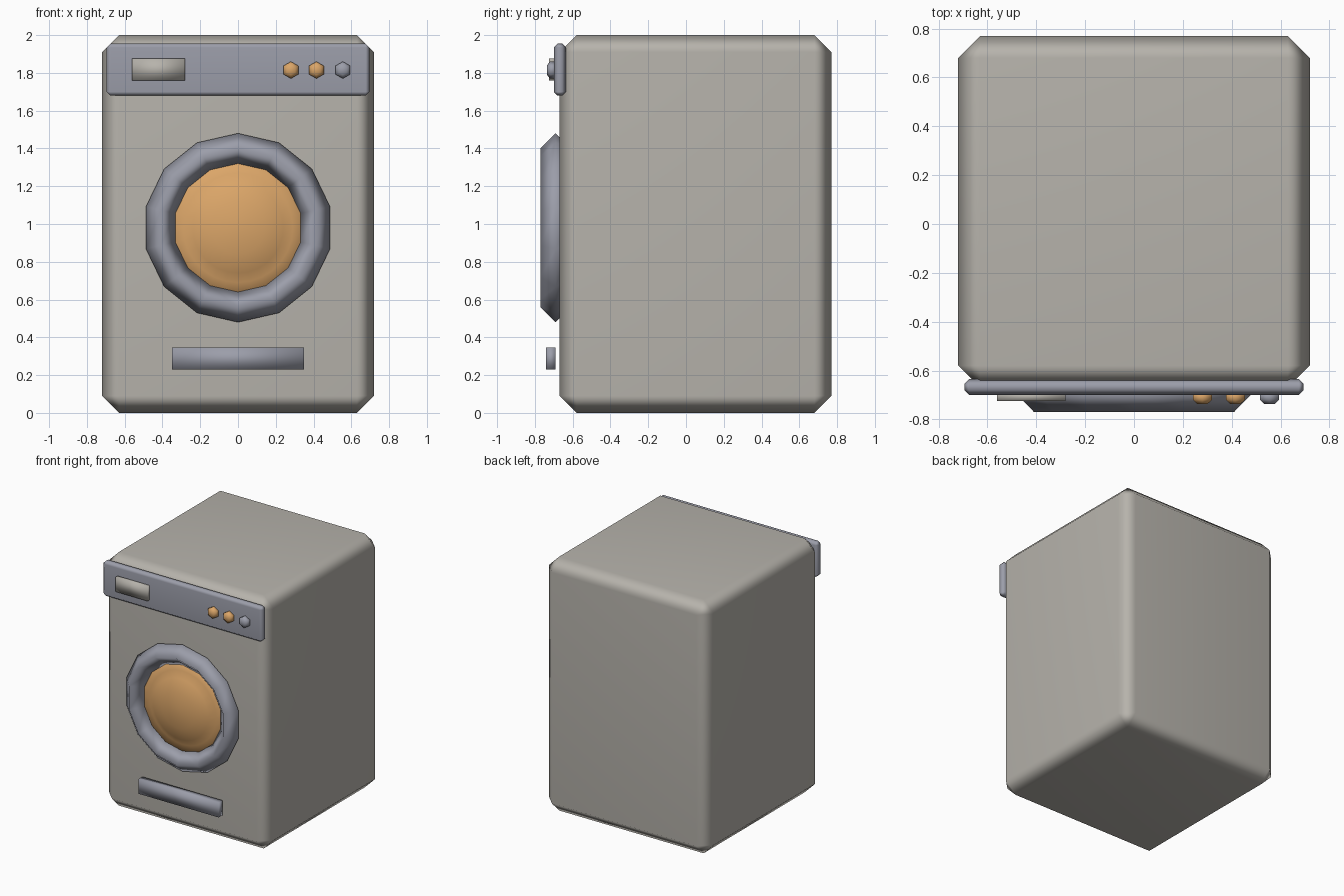
import bpy, bmesh
from math import sin, cos, tau

cube = bpy.data.objects.get("Cube")
if cube:
    bpy.data.objects.remove(cube, do_unlink=True)


def material(name, rgb):
    mat = bpy.data.materials.new(name)
    mat.use_nodes = True
    mat.diffuse_color = (*rgb, 1)
    mat.node_tree.nodes["Principled BSDF"].inputs["Base Color"].default_value = (*rgb, 1)
    return mat


warm_grey = material("warm grey enamel", (0.47, 0.45, 0.41))
blue_grey = material("blue grey trim", (0.33, 0.34, 0.40))
amber = material("amber", (0.71, 0.38, 0.14))


def finish(name, bm, mat):
    """Turn a bmesh into a smooth shaded object."""
    bmesh.ops.recalc_face_normals(bm, faces=bm.faces)
    for face in bm.faces:
        face.smooth = True
    mesh = bpy.data.meshes.new(name)
    bm.to_mesh(mesh)
    bm.free()
    mesh.materials.append(mat)
    obj = bpy.data.objects.new(name, mesh)
    bpy.context.collection.objects.link(obj)
    return obj


def box(name, low, high, mat, bevel=0):
    bm = bmesh.new()
    bmesh.ops.create_cube(bm, size=1)
    for v in bm.verts:
        v.co = [(a + b) / 2 + c * (b - a) for a, b, c in zip(low, high, v.co)]
    obj = finish(name, bm, mat)
    if bevel:
        mod = obj.modifiers.new("chamfer", "BEVEL")
        mod.width, mod.segments = bevel, 1
        obj.modifiers.new("flat_panels", "WEIGHTED_NORMAL")
    return obj


def lathe(name, profile, sides, x, z, mat, closed=False):
    """Spin (radius, y) points around a front-to-back axis at x, z."""
    bm = bmesh.new()
    rings = []
    for r, y in profile:
        rings.append([bm.verts.new((x + r * sin(tau * i / sides), y,
                                    z + r * cos(tau * i / sides)))
                      for i in range(sides)])
    pairs = list(zip(rings, rings[1:]))
    if closed:
        pairs.append((rings[-1], rings[0]))
    for a, b in pairs:
        for i in range(sides):
            j = (i + 1) % sides
            bm.faces.new((a[i], a[j], b[j], b[i]))
    if not closed:
        bm.faces.new(rings[0])
        bm.faces.new(rings[-1])
    return finish(name, bm, mat)


# Cabinet and control panel
box("cabinet", (-0.72, -0.67, 0), (0.72, 0.77, 2), warm_grey, 0.09)
box("control_panel", (-0.695, -0.70, 1.68), (0.695, -0.635, 1.955), blue_grey, 0.02)
box("display", (-0.56, -0.725, 1.76), (-0.28, -0.69, 1.875), warm_grey)

# Knobs
for label, x, mat in (("left", 0.555, blue_grey), ("middle", 0.415, amber),
                      ("right", 0.28, amber)):
    lathe(label + "_knob", [(0.045, -0.69), (0.045, -0.72), (0.024, -0.737)],
          6, x, 1.815, mat)

# Round door: faceted ring and domed glass
lathe("door_ring", [(0.50, -0.69), (0.42, -0.77), (0.34, -0.69), (0.42, -0.61)],
      14, 0, 0.98, blue_grey, closed=True)
lathe("door_glass", [(0.38, -0.62), (0.36, -0.68), (0.29, -0.687), (0.24, -0.715),
                     (0.14, -0.745), (0.03, -0.755)], 28, 0, 0.98, amber)

# Lower handle
box("lower_handle", (-0.35, -0.74, 0.23), (0.35, -0.69, 0.345), blue_grey)
